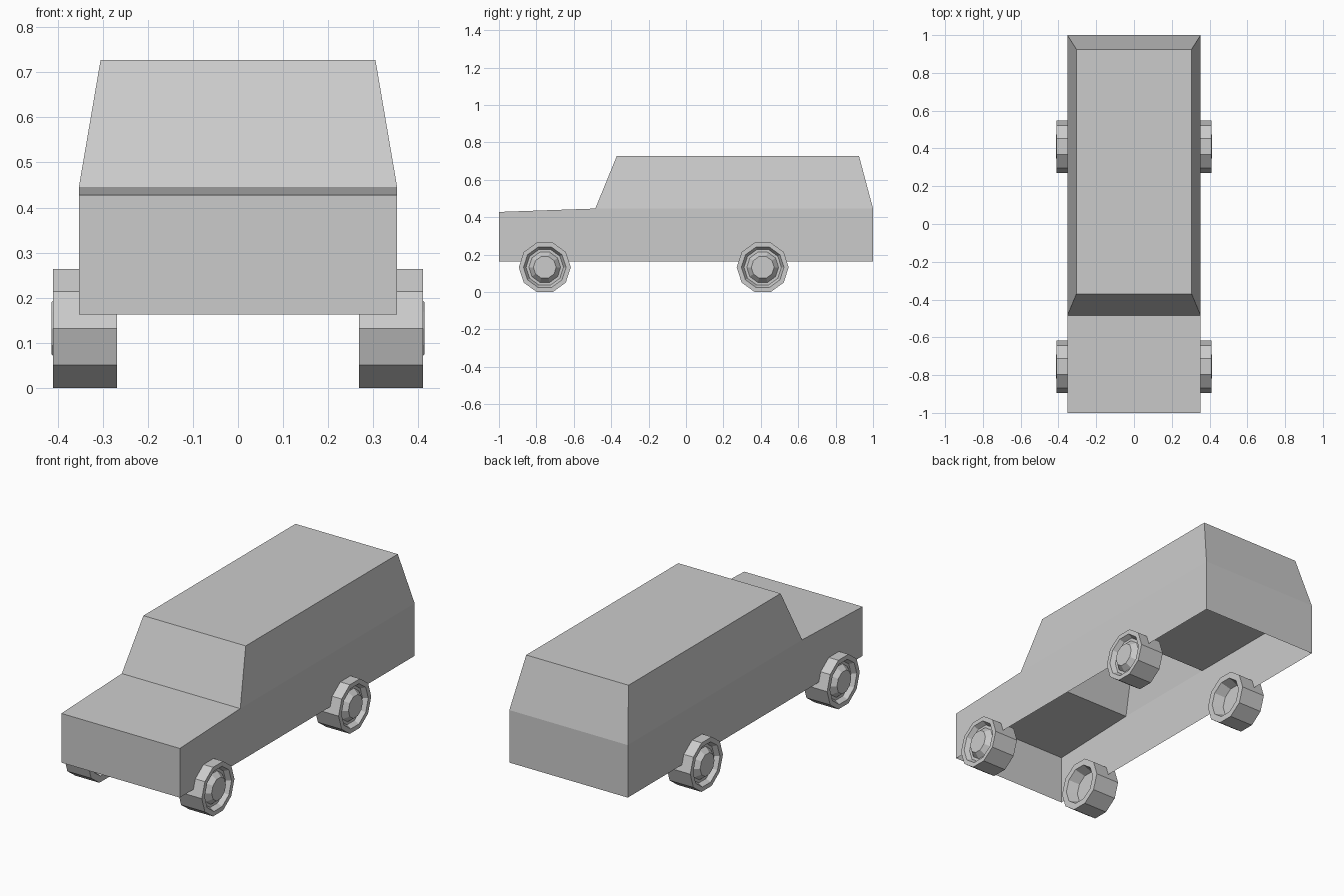
import bpy, bmesh
from math import cos, sin, tau

if "Cube" in bpy.data.objects:
    bpy.data.objects.remove(bpy.data.objects["Cube"])


def finish(name, bm):
    bmesh.ops.recalc_face_normals(bm, faces=bm.faces)
    mesh = bpy.data.meshes.new(name)
    bm.to_mesh(mesh)
    bm.free()
    obj = bpy.data.objects.new(name, mesh)
    bpy.context.collection.objects.link(obj)
    return obj


# Body shell, open underneath: side profile as (y, z, half width)
profile = [(-1.0, 0.163, 0.353), (-1.0, 0.428, 0.353), (-0.485, 0.446, 0.353),
           (-0.37, 0.727, 0.305), (0.925, 0.727, 0.305),
           (1.0, 0.446, 0.353), (1.0, 0.163, 0.353)]
bm = bmesh.new()
left = [bm.verts.new((-w, y, z)) for y, z, w in profile]
right = [bm.verts.new((w, y, z)) for y, z, w in profile]
for i in range(len(profile) - 1):
    bm.faces.new((left[i], left[i + 1], right[i + 1], right[i]))
for side in (left, right):
    bm.faces.new([side[i] for i in (0, 1, 2, 5, 6)])  # lower side
    bm.faces.new(side[2:6])                           # cabin side
finish("body", bm)

# Cargo deck inside the rear of the shell
bm = bmesh.new()
bm.faces.new([bm.verts.new((x, y, 0.446)) for x, y in
              ((-0.352, 0.125), (0.352, 0.125), (0.352, 0.999), (-0.352, 0.999))])
finish("cargo_deck", bm)

# Wheels: ten-sided lathe of (x, radius), from the inner recess to the hub
wheel_profile = [(0.325, 0.085), (0.268, 0.105), (0.268, 0.139), (0.410, 0.139),
                 (0.410, 0.114), (0.385, 0.100), (0.385, 0.085), (0.414, 0.061)]
SIDES = 10


def wheel(name, side, y):
    bm = bmesh.new()
    rings = [[bm.verts.new((side * x, y + r * cos(tau * k / SIDES),
                            0.132 + r * sin(tau * k / SIDES)))
              for k in range(SIDES)] for x, r in wheel_profile]
    for a, b in zip(rings, rings[1:]):
        for k in range(SIDES):
            n = (k + 1) % SIDES
            bm.faces.new((a[k], a[n], b[n], b[k]))
    bm.faces.new(rings[0])
    bm.faces.new(rings[-1])
    finish(name, bm)


for end, y in (("front", -0.755), ("rear", 0.41)):
    for label, side in (("left", -1), ("right", 1)):
        wheel(f"{end}_{label}_wheel", side, y)
